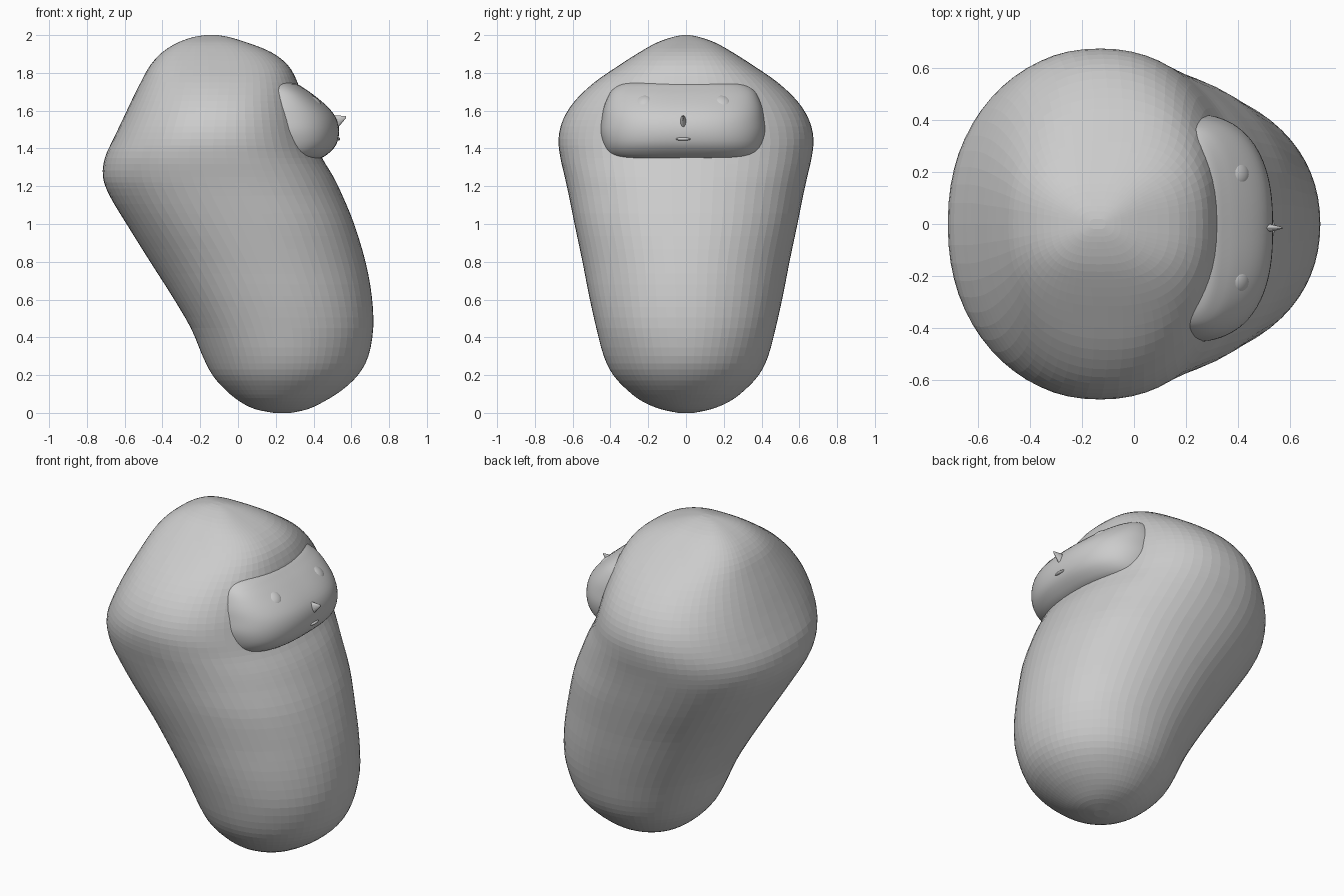
import bpy, bmesh, math
from mathutils import Vector

if "Cube" in bpy.data.objects:
    bpy.data.objects.remove(bpy.data.objects["Cube"])


def smooth_rows(rows, steps):
    """Catmull-Rom interpolation through profile rows."""
    out = []
    for i in range(len(rows) - 1):
        p0, p1 = rows[max(i - 1, 0)], rows[i]
        p2, p3 = rows[i + 1], rows[min(i + 2, len(rows) - 1)]
        for s in range(steps):
            t = s / steps
            out.append([0.5 * (2 * b + (c - a) * t + (2 * a - 5 * b + 4 * c - d) * t * t
                               + (3 * b - a - 3 * c + d) * t ** 3)
                        for a, b, c, d in zip(p0, p1, p2, p3)])
    out.append(list(rows[-1]))
    return out


def power(v, e):
    return math.copysign(abs(v) ** e, v)


def loft(name, rows, steps, segments, y_mid=0.0, smooth=False):
    """Stack rounded sections; each row is z, x back, x front, half width, squareness."""
    bm = bmesh.new()
    rings = []
    for z, x0, x1, hw, n in smooth_rows(rows, steps):
        ring = []
        for k in range(segments):
            a = 2 * math.pi * k / segments
            ring.append(bm.verts.new(((x0 + x1) / 2 + (x1 - x0) / 2 * power(math.cos(a), 2 / n),
                                      y_mid + hw * power(math.sin(a), 2 / n), z)))
        rings.append(ring)
    for lo, hi in zip(rings, rings[1:]):
        for k in range(segments):
            m = (k + 1) % segments
            bm.faces.new((lo[k], lo[m], hi[m], hi[k]))
    bm.faces.new(rings[0][::-1])
    bm.faces.new(rings[-1])
    bmesh.ops.recalc_face_normals(bm, faces=bm.faces)
    mesh = bpy.data.meshes.new(name)
    bm.to_mesh(mesh)
    bm.free()
    for p in mesh.polygons:
        p.use_smooth = smooth
    obj = bpy.data.objects.new(name, mesh)
    bpy.context.collection.objects.link(obj)
    return obj


def bead(name, loc, size, normal=(0, 0, 1)):
    """Flattened ball whose short axis follows the normal."""
    bpy.ops.mesh.primitive_uv_sphere_add(segments=24, ring_count=16, location=loc)
    o = bpy.context.object
    o.name = name
    o.scale = size
    o.rotation_euler = Vector(normal).to_track_quat('Z', 'Y').to_euler()
    bpy.ops.object.shade_smooth()
    return o


# Hooded body, leaning from the foot back to the shoulders
body = [
    (0.00, 0.19, 0.28, 0.04, 2.0), (0.02, 0.09, 0.37, 0.135, 2.0),
    (0.06, 0.01, 0.455, 0.23, 2.0), (0.12, -0.065, 0.55, 0.31, 2.0),
    (0.20, -0.135, 0.635, 0.385, 2.0), (0.30, -0.187, 0.69, 0.435, 2.0),
    (0.45, -0.25, 0.716, 0.475, 2.1), (0.62, -0.35, 0.708, 0.513, 2.1),
    (0.80, -0.465, 0.675, 0.548, 2.1), (1.00, -0.59, 0.615, 0.59, 2.2),
    (1.15, -0.68, 0.553, 0.62, 2.2), (1.25, -0.715, 0.505, 0.642, 2.2),
    (1.35, -0.705, 0.445, 0.665, 2.2), (1.45, -0.66, 0.40, 0.675, 2.2),
    (1.55, -0.612, 0.37, 0.652, 2.2), (1.65, -0.565, 0.345, 0.59, 2.2),
    (1.75, -0.515, 0.315, 0.485, 2.3), (1.84, -0.465, 0.265, 0.355, 2.5),
    (1.91, -0.40, 0.175, 0.245, 2.7), (1.96, -0.32, 0.05, 0.155, 2.9),
    (1.99, -0.235, -0.05, 0.07, 3.0), (2.00, -0.17, -0.11, 0.02, 3.0),
]
loft("hooded_body", body, 3, 64)

# Face pushed out through the hood (sections run back inside the body)
face = [
    (1.325, -0.02, 0.36, 0.28, 2.8), (1.345, -0.05, 0.43, 0.36, 2.8),
    (1.37, -0.06, 0.475, 0.40, 2.7), (1.42, -0.10, 0.52, 0.425, 2.6),
    (1.49, -0.13, 0.535, 0.44, 2.5), (1.56, -0.12, 0.52, 0.432, 2.5),
    (1.62, -0.07, 0.475, 0.42, 2.5), (1.68, 0.0, 0.405, 0.395, 2.6),
    (1.715, 0.02, 0.355, 0.37, 2.7), (1.74, 0.04, 0.315, 0.33, 2.8),
    (1.755, 0.05, 0.27, 0.28, 2.8),
]
loft("face", face, 3, 96, y_mid=-0.015, smooth=True)

# Eyes
for side, label in ((-1, "left"), (1, "right")):
    bead("eye_" + label, (0.402, -0.015 + side * 0.21, 1.643),
         (0.047, 0.05, 0.026), (0.62, side * 0.22, 0.75))

# Pointed, upturned nose
bm = bmesh.new()
bmesh.ops.create_cone(bm, cap_ends=True, segments=16, radius1=1, radius2=0.1, depth=1)
for v in bm.verts:
    t = v.co.z + 0.5
    v.co = Vector((0.50 + 0.073 * t, -0.015 + 0.022 * v.co.y,
                   1.525 + 0.042 * t + 0.05 * v.co.x))
bmesh.ops.recalc_face_normals(bm, faces=bm.faces)
mesh = bpy.data.meshes.new("nose")
bm.to_mesh(mesh)
bm.free()
nose = bpy.data.objects.new("nose", mesh)
bpy.context.collection.objects.link(nose)

# Small mouth
bead("mouth", (0.527, -0.015, 1.45), (0.014, 0.04, 0.009))
